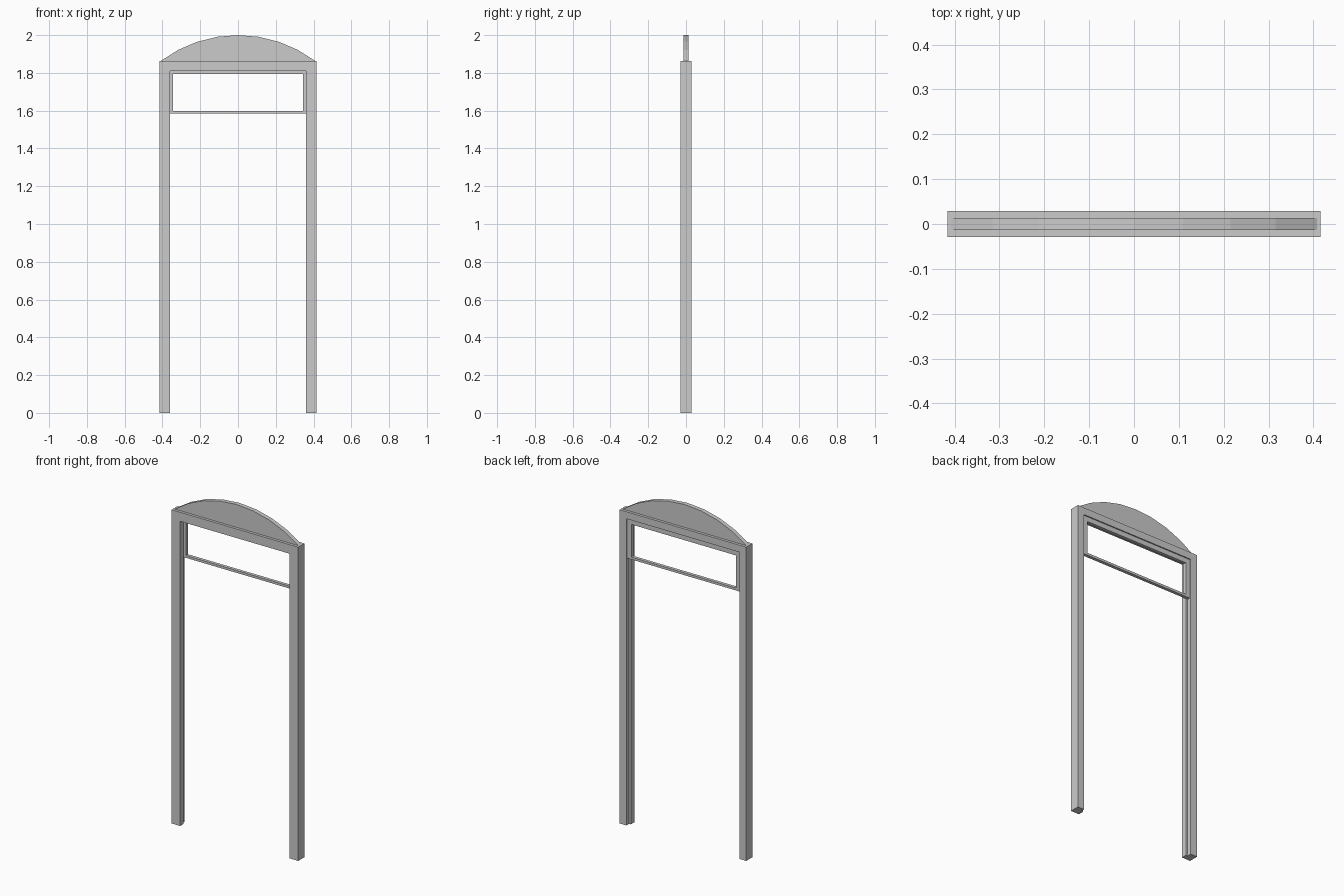
import bpy, bmesh, math

if "Cube" in bpy.data.objects:
    bpy.data.objects.remove(bpy.data.objects["Cube"])


def prism(name, profile, y0, y1):
    """Extrude an x-z outline from y0 to y1."""
    bm = bmesh.new()
    face = bm.faces.new([bm.verts.new((x, y0, z)) for x, z in profile])
    new = bmesh.ops.extrude_face_region(bm, geom=[face])["geom"]
    verts = [v for v in new if isinstance(v, bmesh.types.BMVert)]
    bmesh.ops.translate(bm, verts=verts, vec=(0, y1 - y0, 0))
    bmesh.ops.recalc_face_normals(bm, faces=bm.faces)
    mesh = bpy.data.meshes.new(name)
    bm.to_mesh(mesh)
    bm.free()
    obj = bpy.data.objects.new(name, mesh)
    bpy.context.collection.objects.link(obj)
    return obj


def portal(outer_x, outer_z, inner_x, inner_z):
    """Outline of two posts joined by a head."""
    return [(-outer_x, 0), (-outer_x, outer_z), (outer_x, outer_z), (outer_x, 0),
            (inner_x, 0), (inner_x, inner_z), (-inner_x, inner_z), (-inner_x, 0)]


W, H, D = 0.416, 1.864, 0.029      # frame half width, height, half depth
IX, IZ = 0.36, 1.81                # clear opening
STEP, STOP_Y = 0.012, 0.003        # rebate size and position

# Door frame with a rebate: a narrow opening in front, a wider one behind
frame = prism("door_frame", portal(W, H, IX, IZ), -D, D)
rebate = prism("rebate_cutter", [(-IX - STEP, -0.1), (IX + STEP, -0.1),
                                 (IX + STEP, IZ + STEP), (-IX - STEP, IZ + STEP)],
               STOP_Y, 0.1)
rebate.hide_render = True
rebate.hide_viewport = True
cut = frame.modifiers.new("rebate", "BOOLEAN")
cut.operation = "DIFFERENCE"
cut.solver = "EXACT"
cut.object = rebate

# Transom window frame seated in the rebate
TX, Z0, Z1 = IX + STEP, 1.585, IZ + STEP
GX, G0, G1 = 0.344, 1.599, 1.793
TY0, TY1 = STOP_Y, 0.022
prism("transom_bottom_rail", [(-TX, Z0), (TX, Z0), (TX, G0), (-TX, G0)], TY0, TY1)
prism("transom_top_rail", [(-TX, G1), (TX, G1), (TX, Z1), (-TX, Z1)], TY0, TY1)
for side, s in (("left", -1), ("right", 1)):
    prism("transom_stile_" + side,
          [(s * GX, G0), (s * TX, G0), (s * TX, G1), (s * GX, G1)], TY0, TY1)

# Segmental arch panel on top of the head, eight straight segments
half, rise = 0.408, 2.0 - H
radius = (half ** 2 + rise ** 2) / (2 * rise)
spread = math.asin(half / radius)
arc = [(radius * math.sin(a), 2.0 - radius + radius * math.cos(a))
       for a in (spread * (i / 4 - 1) for i in range(9))]
prism("arch_panel", arc, -0.013, 0.013)
